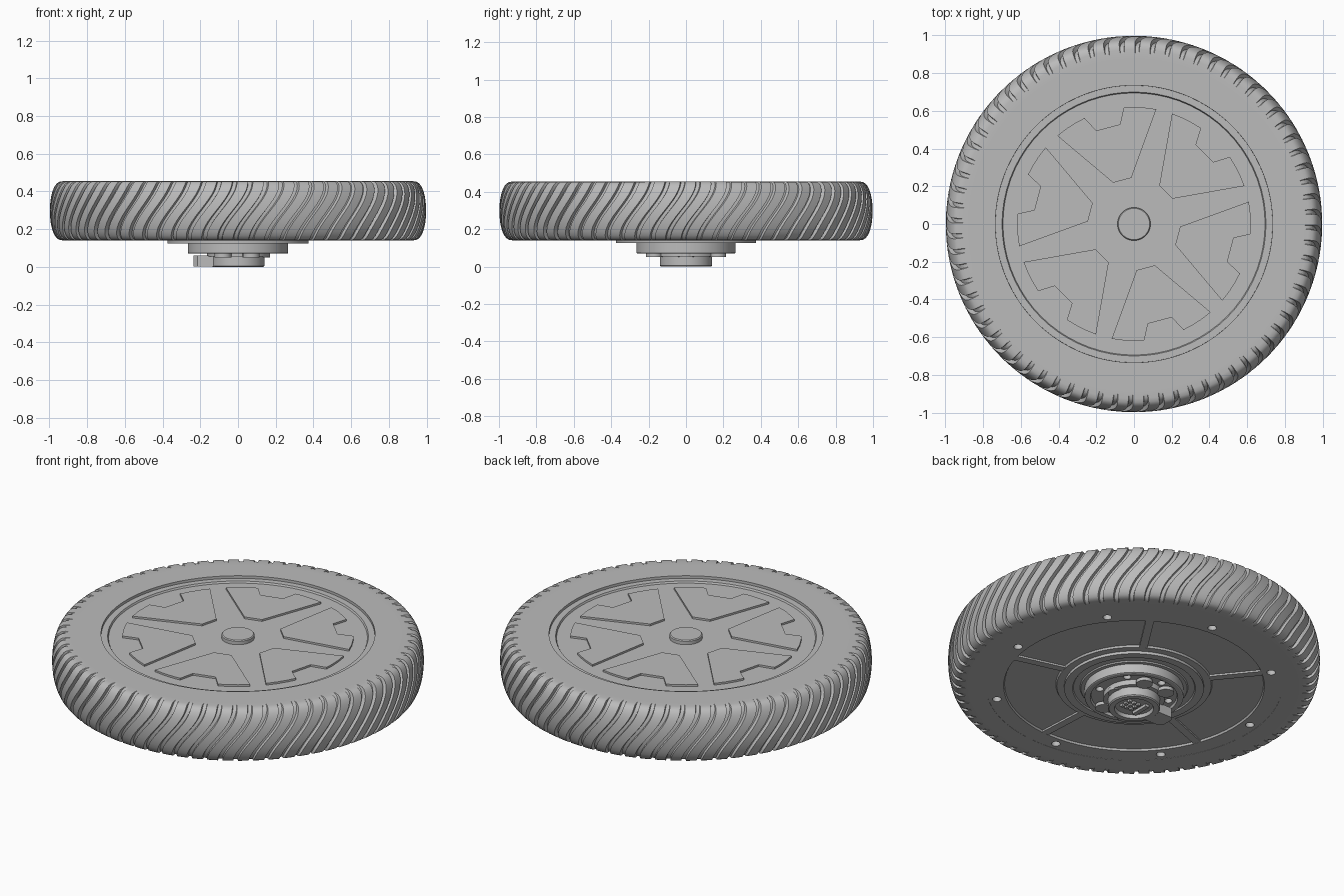
import bpy, bmesh, math
from math import sin, cos, pi, radians

cube = bpy.data.objects.get("Cube")
if cube:
    bpy.data.objects.remove(cube, do_unlink=True)

grey = bpy.data.materials.new("plain_grey")
grey.use_nodes = True
grey.diffuse_color = (0.5, 0.5, 0.5, 1)
grey.node_tree.nodes["Principled BSDF"].inputs["Base Color"].default_value = grey.diffuse_color


def finish(name, bm, angle=30):
    """Turn a bmesh into a smooth shaded object with sharp edges kept."""
    bmesh.ops.remove_doubles(bm, verts=bm.verts, dist=1e-5)
    bmesh.ops.recalc_face_normals(bm, faces=bm.faces)
    mesh = bpy.data.meshes.new(name)
    bm.to_mesh(mesh)
    bm.free()
    mesh.materials.append(grey)
    mesh.shade_smooth()
    mesh.set_sharp_from_angle(angle=radians(angle))
    ob = bpy.data.objects.new(name, mesh)
    bpy.context.collection.objects.link(ob)
    return ob


def lathe(name, profile, segments=72):
    """Revolve a profile that starts and ends on the axis."""
    bm = bmesh.new()
    verts = [bm.verts.new((r, 0, z)) for r, z in profile]
    edges = [bm.edges.new(pair) for pair in zip(verts, verts[1:])]
    bmesh.ops.spin(bm, geom=verts + edges, cent=(0, 0, 0), axis=(0, 0, 1),
                   angle=2 * pi, steps=segments, use_merge=False)
    bmesh.ops.remove_doubles(bm, verts=bm.verts, dist=1e-5)
    bmesh.ops.dissolve_degenerate(bm, dist=1e-5, edges=bm.edges)
    return finish(name, bm)


def add_prism(bm, points, z0, z1):
    face = bm.faces.new([bm.verts.new((x, y, z0)) for x, y in points])
    ext = bmesh.ops.extrude_face_region(bm, geom=[face])["geom"]
    for v in ext:
        if isinstance(v, bmesh.types.BMVert):
            v.co.z = z1
    return bm


def disc(x, y, r, n=20):
    return [(x + r * cos(2 * pi * i / n), y + r * sin(2 * pi * i / n)) for i in range(n)]


def turn(points, a):
    return [(x * cos(a) - y * sin(a), x * sin(a) + y * cos(a)) for x, y in points]


def prisms(name, outlines, z0, z1):
    bm = bmesh.new()
    for outline in outlines:
        add_prism(bm, outline, z0, z1)
    return finish(name, bm)


def ring_of_discs(count, radius, size, start):
    return [turn(disc(radius, 0, size), radians(start) + 2 * pi * i / count)
            for i in range(count)]


def drill(ob, outlines, z0, z1):
    """Cut round holes and bake the result into the mesh."""
    cutter = prisms("hole_cutter", outlines, z0, z1)
    cutter.hide_render = True
    mod = ob.modifiers.new("holes", 'BOOLEAN')
    mod.operation, mod.solver, mod.object = 'DIFFERENCE', 'EXACT', cutter
    bpy.context.view_layer.update()
    graph = bpy.context.evaluated_depsgraph_get()
    mesh = bpy.data.meshes.new_from_object(ob.evaluated_get(graph))
    ob.modifiers.clear()
    ob.data = mesh
    mesh.set_sharp_from_angle(angle=radians(30))
    bpy.data.objects.remove(cutter, do_unlink=True)


# Tyre: crowned band with S-shaped tread grooves
GROOVES, MID, HALF = 72, 0.2975, 0.1575
CROWN = 16
STEPS = ((0, 0), (0.35, 0), (0.68, 0), (0.72, 1), (0.96, 1))
rows = [(0.735, MID + HALF, 0), (0.88, MID + HALF, 0)]
for i in range(CROWN + 1):
    a = pi / 2 - pi * i / CROWN
    z = MID + HALF * sin(a)
    rows.append((0.925 + 0.073 * abs(cos(a)) ** 0.75, z, 1))
rows += [(0.88, MID - HALF, 0), (0.795, MID - HALF, 0), (0.795, 0.21, 0), (0.735, 0.21, 0)]

bm = bmesh.new()
loops = []
for r, z, cut in rows:
    t = (z - MID + HALF) / (2 * HALF)
    shift = 0.17 * t * t * (3 - 2 * t)
    loop = []
    for g in range(GROOVES):
        for step, low in STEPS:
            a = 2 * pi * (g + step) / GROOVES + shift
            rad = r - 0.022 * low * cut
            loop.append(bm.verts.new((rad * cos(a), rad * sin(a), z)))
    loops.append(loop)
for one, two in zip(loops, loops[1:] + loops[:1]):
    for i in range(len(one)):
        j = (i + 1) % len(one)
        bm.faces.new((one[i], one[j], two[j], two[i]))
finish("tyre", bm, 35)

# Wheel disc: recessed upper side and ribbed lower cover with screw holes
wheel = lathe("wheel_disc", [
    (0, 0.43), (0.695, 0.43), (0.70, 0.44), (0.738, 0.44), (0.738, 0.2), (0.8, 0.2),
    (0.8, 0.141), (0.70, 0.141), (0.695, 0.152), (0.42, 0.152), (0.415, 0.141), (0, 0.141)])
drill(wheel, ring_of_discs(8, 0.75, 0.024, -6), 0.1, 0.18)

# Lower cover ribs
rib = [(0.405, -0.022), (0.705, -0.022), (0.705, 0.022), (0.405, 0.022)]
prisms("cover_ribs", [turn(rib, radians(57 + 72 * i)) for i in range(5)], 0.1415, 0.16)

# Upper spoke panels: six sectors, each notched in the middle of its outer edge
side = [(0.24, 0.05)] + [(0.62 * cos(radians(d)), 0.62 * sin(radians(d)))
                         for d in (26, 20, 14, 10)] + [(0.53, 0.065)]
panel = side + [(x, -y) for x, y in reversed(side)]
prisms("spoke_panels", [turn(panel, radians(45 + 60 * i)) for i in range(6)], 0.42, 0.441)

# Centre cap on the upper side
lathe("centre_cap", [(0, 0.42), (0.088, 0.42), (0.088, 0.45), (0.083, 0.455), (0, 0.455)], 40)

# Stepped hub flange on the lower side
hub = lathe("hub_flange", [
    (0, 0.15), (0.375, 0.15), (0.375, 0.125), (0.33, 0.125), (0.325, 0.132), (0.29, 0.132),
    (0.285, 0.125), (0.265, 0.125), (0.265, 0.073), (0.26, 0.07), (0.235, 0.07),
    (0.23, 0.085), (0, 0.085)])
drill(hub, ring_of_discs(6, 0.195, 0.021, 39), 0.05, 0.115)

# Mounting bracket with rounded ears
ears = [disc(x, s * 0.17, 0.045) for x in (0.07, -0.08) for s in (1, -1)]
prisms("bracket_ears", ears + [disc(0.125, 0, 0.045)], 0.05, 0.07)
prisms("bracket_plate", [disc(0, 0, 0.165, 40)], 0.055, 0.09)

# Axle boss with a hollow end
lathe("axle_boss", [(0, 0.09), (0.14, 0.09), (0.14, 0.006), (0.134, 0), (0.105, 0),
                    (0.1, 0.02), (0, 0.02)], 48)

# Cable outlet on the right
outlet = [(-0.11, 0.055), (-0.215, 0.055), (-0.235, 0.035)]
prisms("cable_outlet", [outlet + [(x, -y) for x, y in reversed(outlet)]], 0.002, 0.06)

# Connector pins and key bar in the axle end
pins = [[(x - 0.009, y - 0.009), (x + 0.009, y - 0.009), (x + 0.009, y + 0.009),
         (x - 0.009, y + 0.009)]
        for x in (-0.005, 0.025, 0.055) for y in (-0.03, 0, 0.03)]
prisms("connector_pins", pins, 0.006, 0.025)
prisms("key_bar", [[(-0.06, -0.055), (-0.035, -0.055), (-0.035, 0.055), (-0.06, 0.055)]],
       0.004, 0.025)
